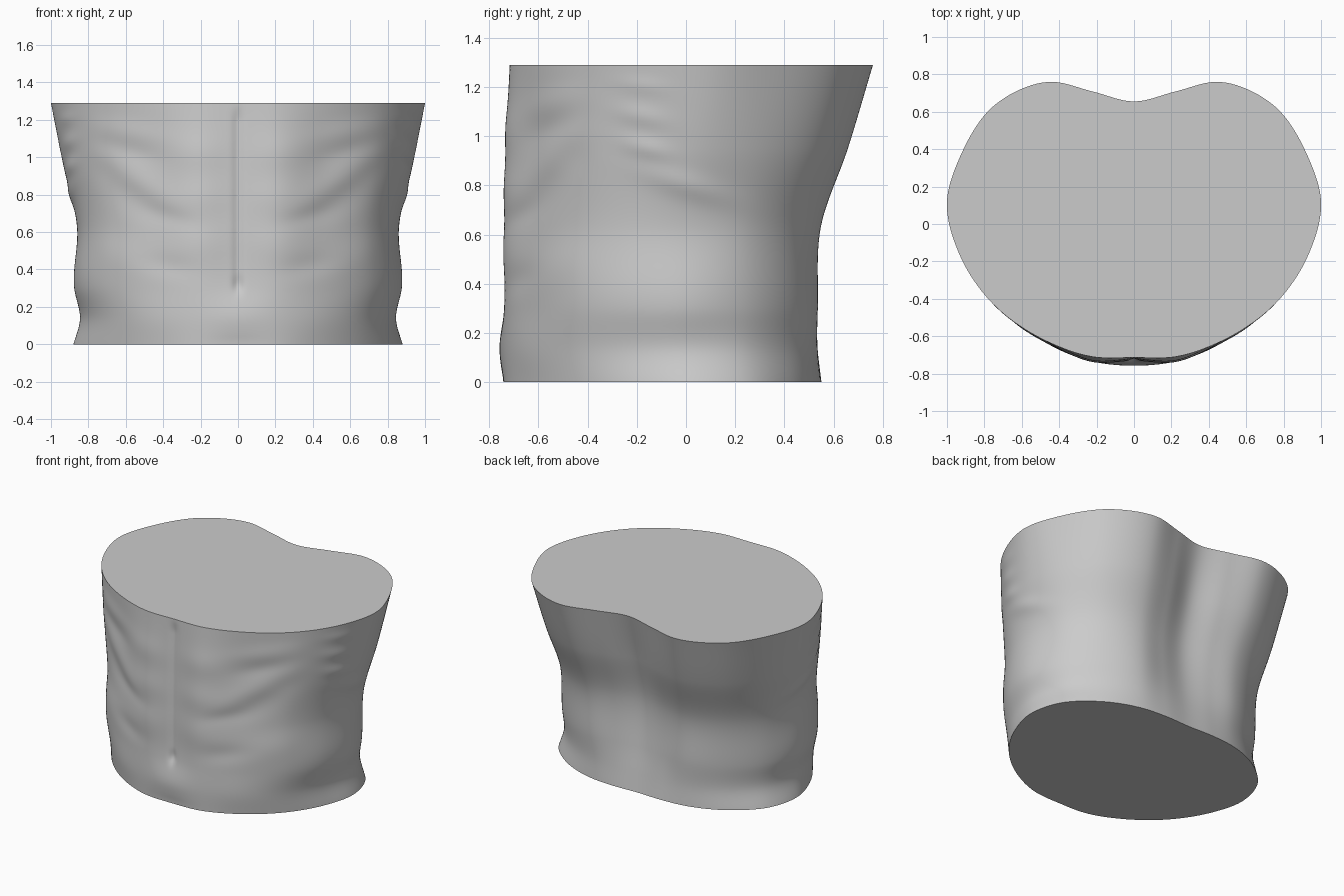
import bpy, bmesh, math

if "Cube" in bpy.data.objects:
    bpy.data.objects.remove(bpy.data.objects["Cube"])

# Half outlines from front centre round the side to back centre, per height
SECTIONS = [
    (0.00, [(0, -.742), (.22, -.728), (.44, -.635), (.69, -.425), (.825, -.2), (.88, .02), (.82, .25), (.64, .425), (.39, .53), (.19, .55), (0, .545)]),
    (0.13, [(0, -.752), (.22, -.735), (.45, -.645), (.69, -.44), (.805, -.22), (.845, .0), (.79, .23), (.62, .415), (.38, .525), (.19, .535), (0, .525)]),
    (0.30, [(0, -.735), (.22, -.732), (.45, -.645), (.72, -.44), (.84, -.22), (.875, .0), (.80, .24), (.62, .43), (.38, .533), (.19, .522), (0, .50)]),
    (0.63, [(0, -.73), (.22, -.732), (.46, -.63), (.71, -.44), (.83, -.22), (.86, .02), (.80, .26), (.63, .455), (.39, .547), (.20, .525), (0, .485)]),
    (0.95, [(0, -.724), (.22, -.727), (.47, -.615), (.75, -.42), (.88, -.2), (.932, .07), (.86, .33), (.69, .55), (.43, .657), (.21, .62), (0, .56)]),
    (1.29, [(0, -.714), (.22, -.71), (.46, -.63), (.78, -.40), (.93, -.17), (1.0, .12), (.93, .36), (.74, .64), (.45, .76), (.22, .708), (0, .655)]),
]
# Soft muscle relief: centre u, centre z, length, thickness, tilt, height
FRONT = [
    (.22, .53, .16, .10, 0, .006), (.22, .78, .16, .09, 0, .006),
    (.22, 1.03, .16, .09, 0, .006), (.36, .68, .14, .05, 15, -.005),
    (.54, .88, .22, .08, 35, .011), (.53, .76, .20, .08, 38, -.007),
    (.58, 1.13, .20, .06, 10, .006), (.58, 1.03, .18, .05, 15, -.004),
    (.38, .42, .15, .06, 10, -.006), (.60, .46, .20, .10, 20, .007),
    (0, .31, .025, .04, 0, -.014), (0, .16, .14, .12, 0, .006),
]
SIDE = [
    (-.16, .95, .10, .04, -15, .009), (-.18, 1.08, .10, .04, -12, .007),
    (-.18, 1.21, .10, .04, -10, .005), (.0, .80, .18, .05, -18, .010),
    (-.50, .92, .10, .07, 10, -.005),
]

def hermite(keys, vals, k):
    """Smooth curve through unevenly spaced keys."""
    n = len(keys)
    i = max(j for j in range(n - 1) if keys[j] <= k)
    def slope(j):
        if j in (0, n-1):
            p, q = max(j-1, 0), min(j+1, n-1)
            return (vals[q]-vals[p]) / (keys[q]-keys[p])
        a, b = keys[j]-keys[j-1], keys[j+1]-keys[j]
        return ((vals[j]-vals[j-1])/a*b + (vals[j+1]-vals[j])/b*a) / (a+b)
    h = keys[i+1]-keys[i]
    t = (k-keys[i])/h
    return ((2*t**3-3*t*t+1)*vals[i] + (t**3-2*t*t+t)*h*slope(i)
            + (3*t*t-2*t**3)*vals[i+1] + (t**3-t*t)*h*slope(i+1))

def relief(bumps, u, z):
    total = 0
    for cu, cz, ln, th, tilt, amp in bumps:
        a = math.radians(tilt)
        p = ((u-cu)*math.cos(a) + (z-cz)*math.sin(a)) / ln
        q = ((z-cz)*math.cos(a) - (u-cu)*math.sin(a)) / th
        total += amp * math.exp(-p*p-q*q)
    return total

def ease(t):
    t = max(0, min(1, t))
    return t*t*(3-2*t)

HEIGHTS = [s[0] for s in SECTIONS]
STEPS, ROWS = 120, 90

def ring(z):
    """Closed outline at one height with the muscle relief added."""
    pts = [tuple(hermite(HEIGHTS, [s[1][i][c] for s in SECTIONS], z) for c in (0, 1))
           for i in range(11)]
    ext = [(-pts[1][0], pts[1][1])] + pts + [(-pts[-2][0], pts[-2][1])]
    keys = [0]
    for a, b in zip(ext, ext[1:]):
        keys.append(keys[-1] + math.dist(a, b))
    out = []
    fade = min(1, ease((1.29-z)/.1), ease(z/.06))
    for k in range(STEPS+1):
        # Denser towards the front centre, for the navel and centre line
        f = k/STEPS
        t = keys[1] + (keys[-2]-keys[1]) * (.4*f*f + .6*f)
        x, y = (hermite(keys, [p[c] for p in ext], t) for c in (0, 1))
        if k in (0, STEPS):
            x = 0
        front = ease((-y-.25)/.25)
        side = ease((x-.55)/.25)
        d = front*relief(FRONT, x, z) + side*relief(SIDE, y, z)
        # Centre line of the abdomen
        d -= front*ease((z-.28)/.08)*.012*math.exp(-(x/.025)**2)
        s = 1 + fade*d/math.hypot(x, y)
        out.append((x*s, y*s, z))
    return out + [(-x, y, z) for x, y, z in out[-2:0:-1]]

# Torso skin lofted through the rings, with flat cut ends
bm = bmesh.new()
rings = [[bm.verts.new(p) for p in ring(1.29*i/ROWS)] for i in range(ROWS+1)]
n = len(rings[0])
for lo, hi in zip(rings, rings[1:]):
    for i in range(n):
        j = (i+1) % n
        bm.faces.new((lo[i], lo[j], hi[j], hi[i]))
bm.faces.new(rings[-1])
bm.faces.new(rings[0][::-1])
bmesh.ops.recalc_face_normals(bm, faces=bm.faces)
mesh = bpy.data.meshes.new("torso")
bm.to_mesh(mesh)
bm.free()
torso = bpy.data.objects.new("torso", mesh)
bpy.context.collection.objects.link(torso)
bpy.context.view_layer.objects.active = torso
torso.select_set(True)
bpy.ops.object.shade_smooth_by_angle(angle=math.radians(45))
